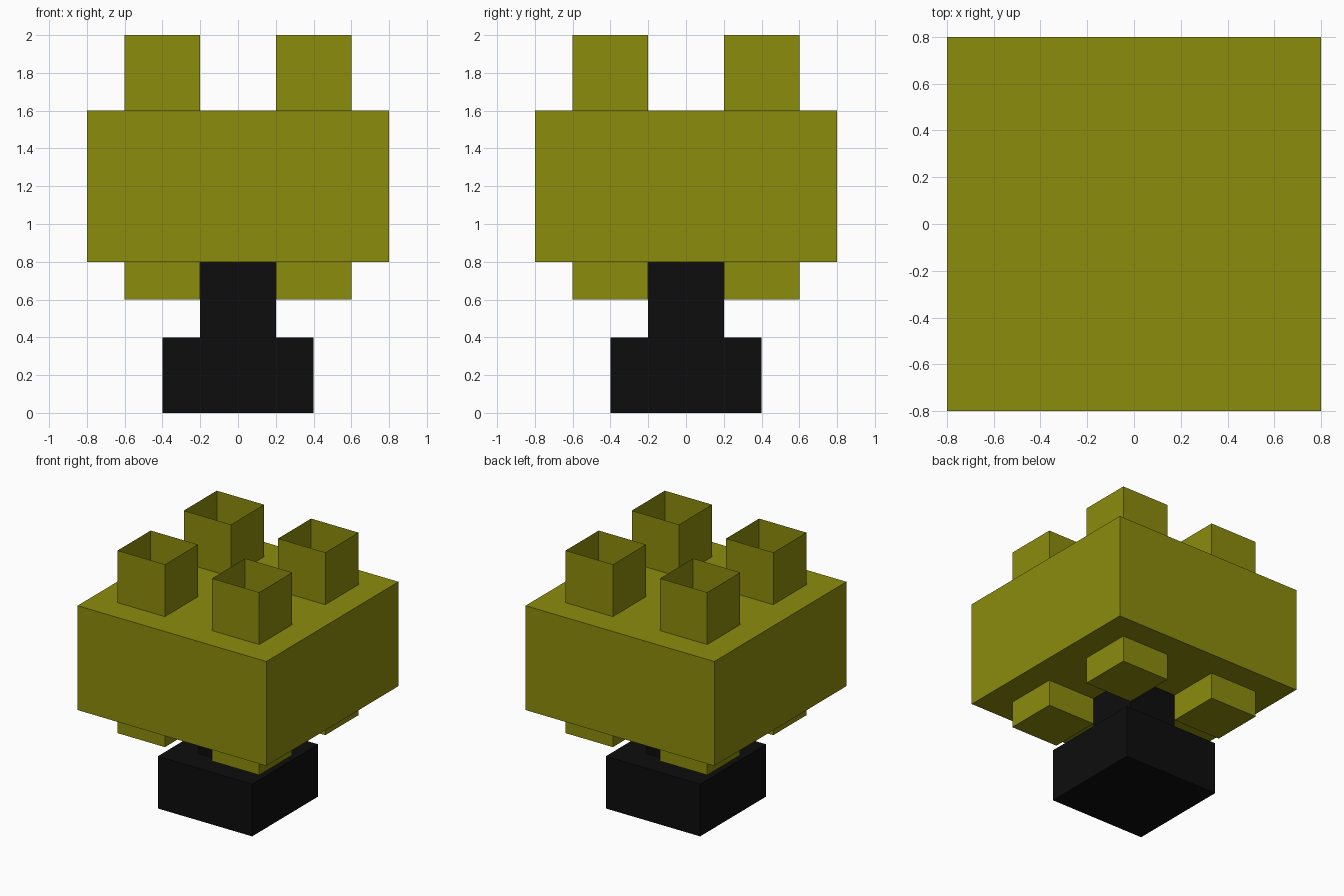
import bpy, bmesh

if "Cube" in bpy.data.objects:
    bpy.data.objects.remove(bpy.data.objects["Cube"])


def material(name, rgb):
    mat = bpy.data.materials.new(name)
    mat.diffuse_color = (*rgb, 1.0)
    mat.use_nodes = True
    mat.node_tree.nodes["Principled BSDF"].inputs["Base Color"].default_value = mat.diffuse_color
    return mat


olive = material("olive", (0.262, 0.262, 0.004))
black = material("black", (0.004, 0.004, 0.004))


def box(name, x, y, half, z0, z1, mat, open_top=False, open_bottom=False):
    """Square block; open ends leave thin single-sheet walls."""
    bm = bmesh.new()
    bmesh.ops.create_cube(bm, size=1.0)
    for v in bm.verts:
        v.co.x = x + v.co.x * 2 * half
        v.co.y = y + v.co.y * 2 * half
        v.co.z = z1 if v.co.z > 0 else z0
    bm.normal_update()
    removed = [f for f in bm.faces
               if (open_top and f.normal.z > 0.5) or (open_bottom and f.normal.z < -0.5)]
    bmesh.ops.delete(bm, geom=removed, context='FACES')
    mesh = bpy.data.meshes.new(name)
    bm.to_mesh(mesh)
    bm.free()
    mesh.materials.append(mat)
    obj = bpy.data.objects.new(name, mesh)
    bpy.context.collection.objects.link(obj)
    return obj


# Black foot and stem
box("foot", 0, 0, 0.4, 0.0, 0.4, black)
box("stem", 0, 0, 0.2, 0.4, 0.8, black, open_top=True, open_bottom=True)

# Main block
box("body", 0, 0, 0.8, 0.8, 1.6, olive)

# Hollow open-topped tubes above and closed nubs below, one per quadrant
for sx, side in ((-1, "left"), (1, "right")):
    for sy, end in ((-1, "front"), (1, "back")):
        x, y = 0.4 * sx, 0.4 * sy
        box(f"{end}_{side}_top_tube", x, y, 0.2, 1.6, 2.0, olive,
            open_top=True, open_bottom=True)
        box(f"{end}_{side}_lower_nub", x, y, 0.2, 0.6, 0.8, olive, open_top=True)
